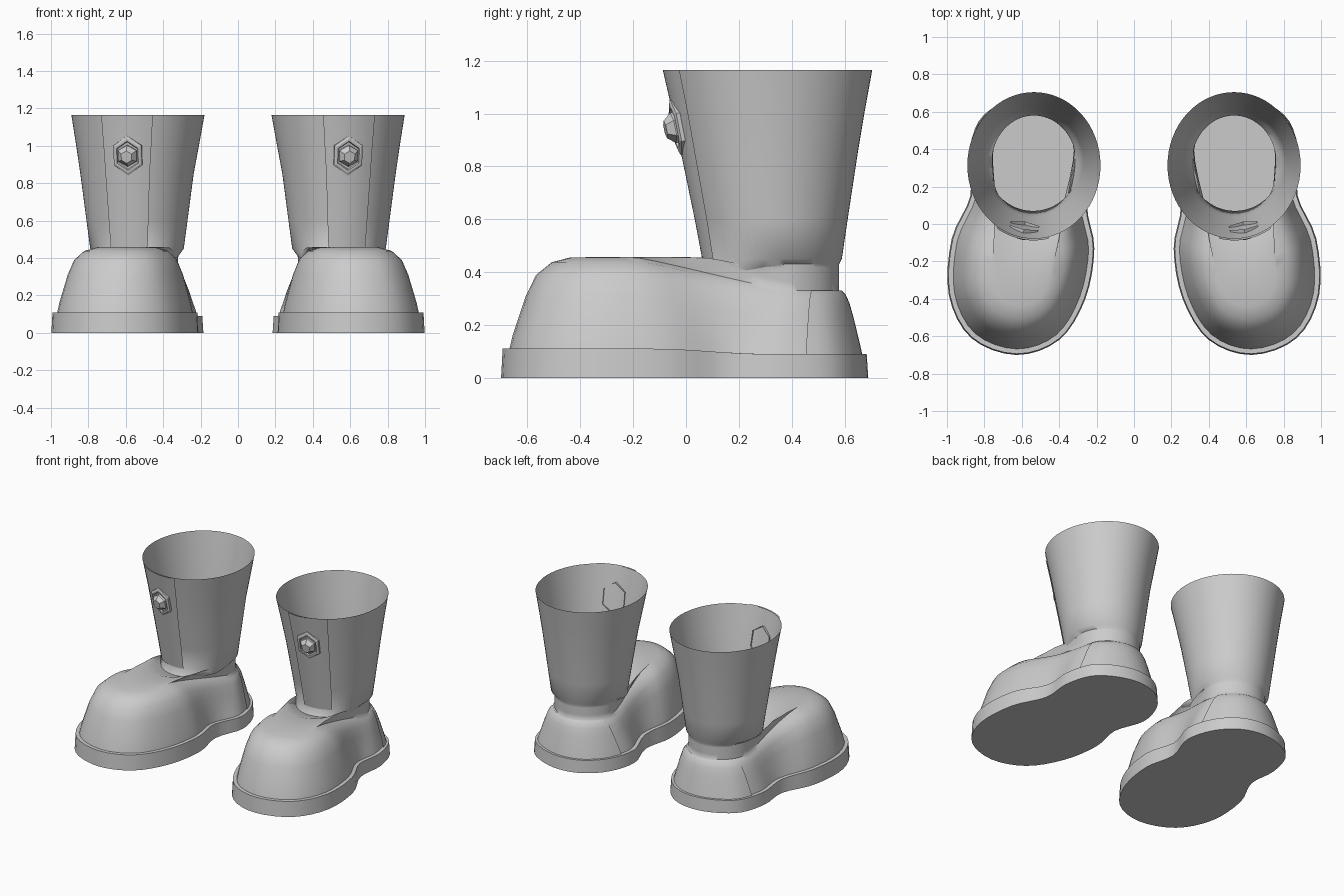
import bpy, bmesh, math
from mathutils import Vector, Matrix

if "Cube" in bpy.data.objects:
    bpy.data.objects.remove(bpy.data.objects["Cube"])

N = 64  # columns around each boot
grey = bpy.data.materials.new("boot_grey")
grey.diffuse_color = (0.6, 0.6, 0.6, 1)
grey.use_nodes = True
grey.node_tree.nodes["Principled BSDF"].inputs["Base Color"].default_value = grey.diffuse_color


def lerp(a, b, t):
    return a + (b - a) * t


def make(name, rings, closed=True, caps=(), angle=30):
    """Skin a stack of rings, then mirror it to the other boot."""
    bm = bmesh.new()
    vs = [[bm.verts.new(p) for p in r] for r in rings]
    n = len(vs[0])
    for a, b in zip(vs, vs[1:]):
        for i in range(n if closed else n - 1):
            j = (i + 1) % n
            bm.faces.new((a[i], b[i], b[j], a[j]))
    for c in caps:
        bm.faces.new(vs[c] if c == 0 else vs[c][::-1])
    me = bpy.data.meshes.new(name)
    bm.to_mesh(me)
    bm.free()
    me.materials.append(grey)
    me.shade_smooth()
    me.set_sharp_from_angle(angle=math.radians(angle))
    ob = bpy.data.objects.new(name, me)
    bpy.context.collection.objects.link(ob)
    m = ob.modifiers.new("other_boot", 'MIRROR')
    m.use_mirror_merge = False
    return ob


# Sole outline, from the back of the heel around the outer side
outline = [(.535, .69), (.70, .65), (.83, .55), (.885, .36), (.875, .15),
           (.975, -.08), (.99, -.38), (.87, -.61), (.63, -.70), (.40, -.62),
           (.26, -.40), (.212, -.13), (.25, .10), (.185, .32), (.24, .52), (.37, .65)]


def footprint(i):
    k, t = divmod(i * 16 / N, 1)
    p = [Vector(outline[(int(k) + d) % 16]) for d in (-1, 0, 1, 2)]
    return (p[1] * 2 + (p[2] - p[0]) * t + (p[0] * 2 - p[1] * 5 + p[2] * 4 - p[3]) * t ** 2
            + (p[1] * 3 - p[0] - p[2] * 3 + p[3]) * t ** 3) / 2


def ellipse(a, cx, cy, rx, ry):
    return Vector((cx + rx * math.sin(a), cy + ry * math.cos(a)))


# Shaft sections: height, centre and radii
SHAFT = [(.45, .54, .33, .25, .26), (.60, .54, .327, .27, .285),
         (.85, .54, .32, .303, .33), (1.0, .537, .317, .328, .358),
         (1.165, .535, .313, .356, .392)]

foot = [footprint(i) for i in range(N)]
ang = [2 * math.pi * i / N for i in range(N)]
toe = []  # 0 at the heel, 1 at the toe
for p in foot:
    t = min(1, max(0, (.30 - p.y) / .42))
    toe.append(t * t * (3 - 2 * t))
ball = Vector((.59, -.25))
ankle = [ellipse(a, .535, .33, .225, .25) for a in ang]
crest = [lerp(ankle[i], ball + (foot[i] - ball) * .42, toe[i]) for i in range(N)]
edge = [lerp(.09, .11, w) for w in toe]


def inset(i, d):
    c = lerp(Vector((.535, .33)), ball, toe[i])
    return foot[i] + (c - foot[i]).normalized() * d


# Sole band with flat underside and a narrow top ledge
sole = [[(*inset(i, d), edge[i] * h) for i in range(N)]
        for d, h in ((0, 0), (.006, 1), (.032, 1))]
make("sole", sole, caps=(0,))

# Upper: side walls bulge up to the crest
upper = []
for s, z in ((0, 0), (.05, .14), (.14, .32), (.27, .58), (.44, .81), (.7, .95), (1, 1)):
    ring = []
    for i in range(N):
        w = toe[i]
        q = lerp(inset(i, .032), crest[i], lerp(lerp(s, z, .5), s, w))
        ring.append((*q, lerp(edge[i], lerp(.33, .455, w), z)))
    upper.append(ring)
side_rings = len(upper)
# Instep: over the toe top, down into the crease, up to the shaft
for t, z in ((.3, .458), (.62, .455), (.8, .425), (.92, .402)):
    upper.append([(*lerp(crest[i], ankle[i], t), lerp(lerp(.33, .44, t), z, toe[i]))
                  for i in range(N)])
for z, *e in SHAFT:
    upper.append([(*ellipse(a, *e), z) for a in ang])
make("boot_upper", upper, angle=50)

# Heel cap plate wrapped around the back
cap = []
for r in upper[:side_rings]:
    row = []
    for i in range(-10, 11):
        x, y, z = r[i]
        d = (Vector((x, y)) - Vector((.535, .33))).normalized() * .009
        row.append((x + d.x, y + d.y, z))
    cap.append(row)
make("heel_cap", cap, closed=False, angle=50)

# Front panel plate on the shaft
panel = []
for z, cx, cy, rx, ry in SHAFT:
    panel.append([(*ellipse(math.pi - lerp(.57, -.22, k / 8), cx, cy, rx + .009, ry + .009), z)
                  for k in range(9)])
make("front_panel", panel, closed=False, angle=50)

# Six-sided badge: rimmed plate with a raised faceted stud
place = (Matrix.Translation((.588, -.028, .95)) @ Matrix.Rotation(.17, 4, 'Z')
         @ Matrix.Rotation(.2, 4, 'X'))


def hexagon(rx, rz, depth):
    return [place @ Vector((rx * math.sin(k * math.pi / 3) / .866, -depth,
                            rz * math.cos(k * math.pi / 3))) for k in range(6)][::-1]


make("badge_plate", [hexagon(*h) for h in ((.076, .108, -.02), (.076, .108, .012),
     (.066, .094, .018), (.058, .08, .018), (.054, .074, .010))], caps=(4,), angle=10)
make("badge_stud", [hexagon(*h) for h in ((.05, .058, .005), (.05, .058, .022),
     (.028, .034, .052))], caps=(2,), angle=10)
